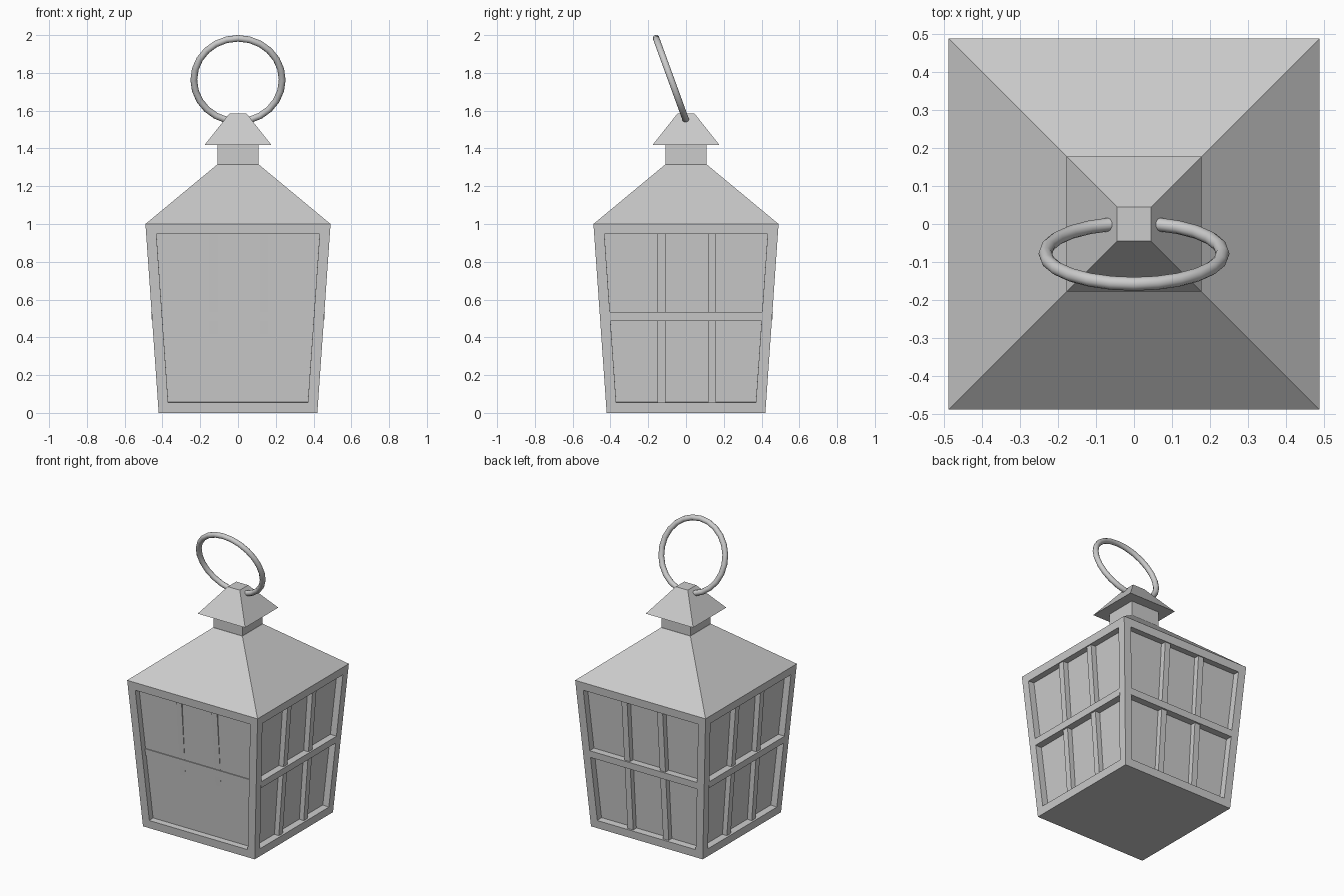
import bpy, bmesh, math
from mathutils import Matrix, Vector

if "Cube" in bpy.data.objects:
    bpy.data.objects.remove(bpy.data.objects["Cube"])

LOW, HIGH = 0.42, 0.49       # body half widths at z = 0 and z = 1


def finish(bm, name):
    bmesh.ops.recalc_face_normals(bm, faces=bm.faces)
    me = bpy.data.meshes.new(name)
    bm.to_mesh(me)
    bm.free()
    ob = bpy.data.objects.new(name, me)
    bpy.context.collection.objects.link(ob)
    return ob


def frustum(h0, z0, h1, z1):
    """Square tapered block as a bmesh."""
    bm = bmesh.new()
    bmesh.ops.create_cube(bm, size=2)
    for v in bm.verts:
        h, z = (h1, z1) if v.co.z > 0 else (h0, z0)
        v.co = Vector((v.co.x * h, v.co.y * h, z))
    bm.normal_update()
    return bm


def bar(name, x0, x1, z0, z1, d0, d1, thick, turn, flare=0.0):
    """Glazing bar on a sloping wall; d0/d1 = depth of its outer face at bottom/top."""
    bm = bmesh.new()
    bmesh.ops.create_cube(bm, size=2)
    for v in bm.verts:
        z, d = (z1, d1) if v.co.z > 0 else (z0, d0)
        f = flare if v.co.z > 0 else 0.0
        x = x1 + f if v.co.x > 0 else x0 - f
        y = -(LOW + (HIGH - LOW) * z) + d + (thick if v.co.y > 0 else 0)
        v.co = Vector((x, y, z))
    bm.transform(Matrix.Rotation(turn, 4, 'Z'))
    return finish(bm, name)


# body with a recessed pane in each wall
body = frustum(LOW, 0, HIGH, 1)
walls = [f for f in body.faces if abs(f.normal.z) < 0.5]
bmesh.ops.inset_individual(body, faces=walls, thickness=0.054, use_even_offset=True)
for wall in walls:
    n = wall.normal.copy()
    depth = 0.04 if n.y < -0.5 else 0.045
    pane = bmesh.ops.extrude_discrete_faces(body, faces=[wall])['faces'][0]
    bmesh.ops.translate(body, verts=pane.verts, vec=-n * depth)
finish(body, "lantern_body")

# glazing bars: nearly flush on the front, standing proud on the other walls
for i, side in enumerate(("front", "right", "back", "left")):
    turn = i * math.pi / 2
    front = side == "front"
    for j, x in enumerate((-0.129, 0.138)):
        d0, d1 = (0.045, 0.033) if front else (0.012, 0.008)
        bar(f"{side}_upright_bar_{j + 1}", x - 0.021, x + 0.021, 0.055, 0.947,
            d0, d1, 0.06, turn)
    d = 0.034 if front else -0.002
    bar(f"{side}_cross_bar", -0.405, 0.405, 0.487, 0.533, d, d, 0.06, turn, 0.003)

# roof, neck and chimney cap
finish(frustum(HIGH, 1.0, 0.11, 1.315), "roof")
finish(frustum(0.108, 1.31, 0.108, 1.42), "neck")
finish(frustum(0.178, 1.417, 0.045, 1.585), "chimney_cap")

# tilted carrying ring
bpy.ops.mesh.primitive_torus_add(
    major_segments=24, minor_segments=10, major_radius=0.234, minor_radius=0.018,
    location=(0, -0.078, 1.763), rotation=(math.radians(110), 0, 0))
ring = bpy.context.object
ring.name = "carrying_ring"
bpy.ops.object.shade_smooth_by_angle(angle=math.radians(45))
